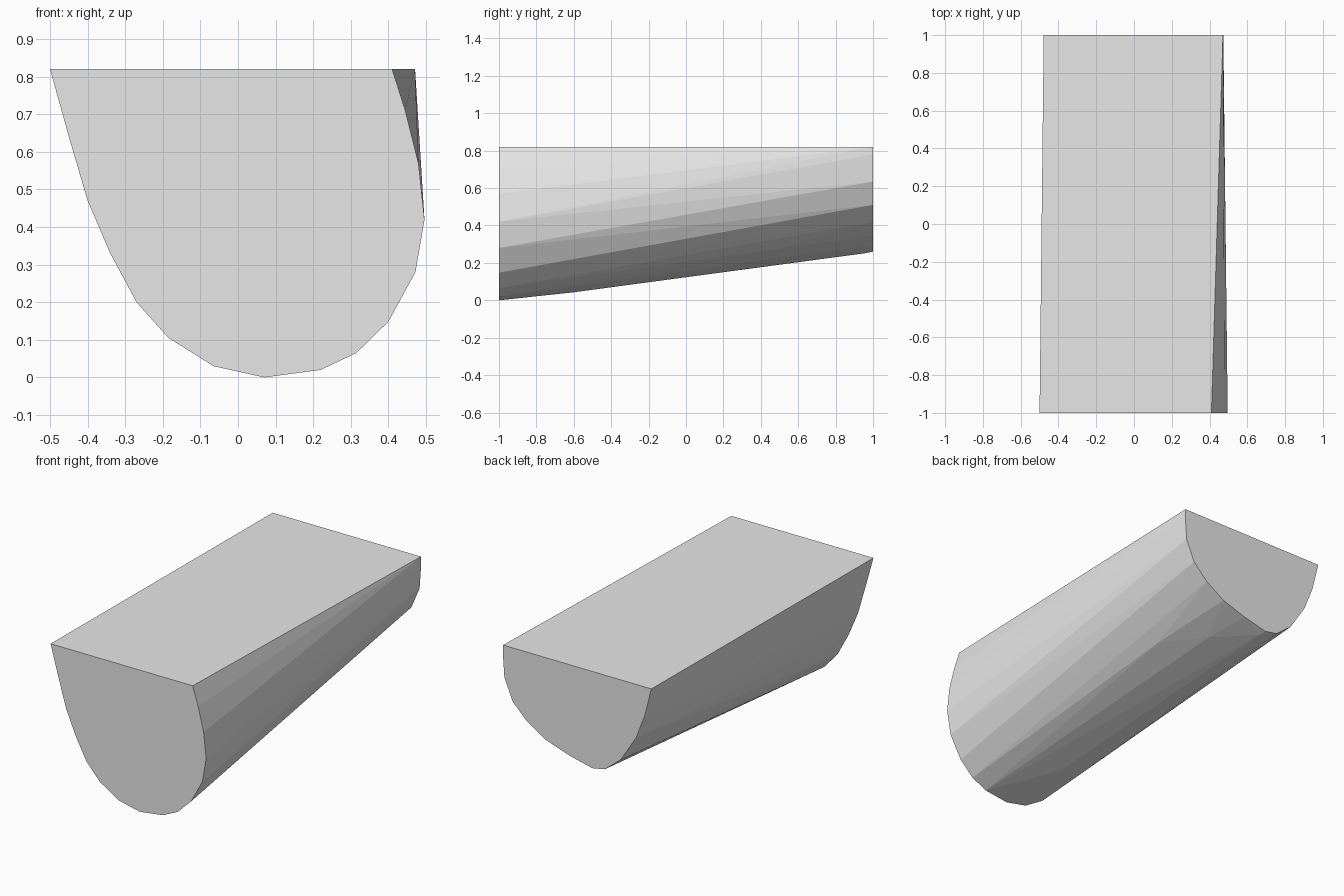
import bpy
import bmesh

cube = bpy.data.objects.get("Cube")
if cube:
    bpy.data.objects.remove(cube, do_unlink=True)

# Plain grey material
grey = bpy.data.materials.new("light_grey")
grey.use_nodes = True
colour = (0.8, 0.8, 0.8, 1)
grey.diffuse_color = colour
grey.node_tree.nodes["Principled BSDF"].inputs["Base Color"].default_value = colour

# End outlines as (x, z), running from the right top corner under the keel
front_outline = [(-.5, .82), (-.45, .64), (-.4, .47), (-.34, .33), (-.27, .2),
                 (-.185, .105), (-.065, .03), (.07, 0), (.22, .02), (.315, .065),
                 (.4, .148), (.472, .28), (.496, .42), (.48, .57), (.445, .71),
                 (.41, .82)]
back_outline = [(-.478, .82), (-.435, .65), (-.38, .51), (-.28, .355), (-.18, .275),
                (-.1, .26), (.05, .295), (.2, .345), (.32, .42), (.41, .51),
                (.463, .635), (.473, .78), (.471, .82)]
# Slight bends along the underside
keel_bends = [(.02, -.6, .043), (-.09, .96, .252), (.25, .5, .277), (.095, .75, .26)]

# Convex body stretched between the two ends
bm = bmesh.new()
for y, outline in ((-1, front_outline), (1, back_outline)):
    for x, z in outline:
        bm.verts.new((x, y, z))
for point in keel_bends:
    bm.verts.new(point)
bmesh.ops.convex_hull(bm, input=bm.verts[:])
loose = [v for v in bm.verts if not v.link_faces]
bmesh.ops.delete(bm, geom=loose, context='VERTS')
bmesh.ops.dissolve_limit(bm, angle_limit=0.002, verts=bm.verts[:], edges=bm.edges[:])
bmesh.ops.recalc_face_normals(bm, faces=bm.faces[:])

mesh = bpy.data.meshes.new("tapered_trough_body")
bm.to_mesh(mesh)
bm.free()
mesh.materials.append(grey)
body = bpy.data.objects.new("tapered_trough_body", mesh)
bpy.context.collection.objects.link(body)
